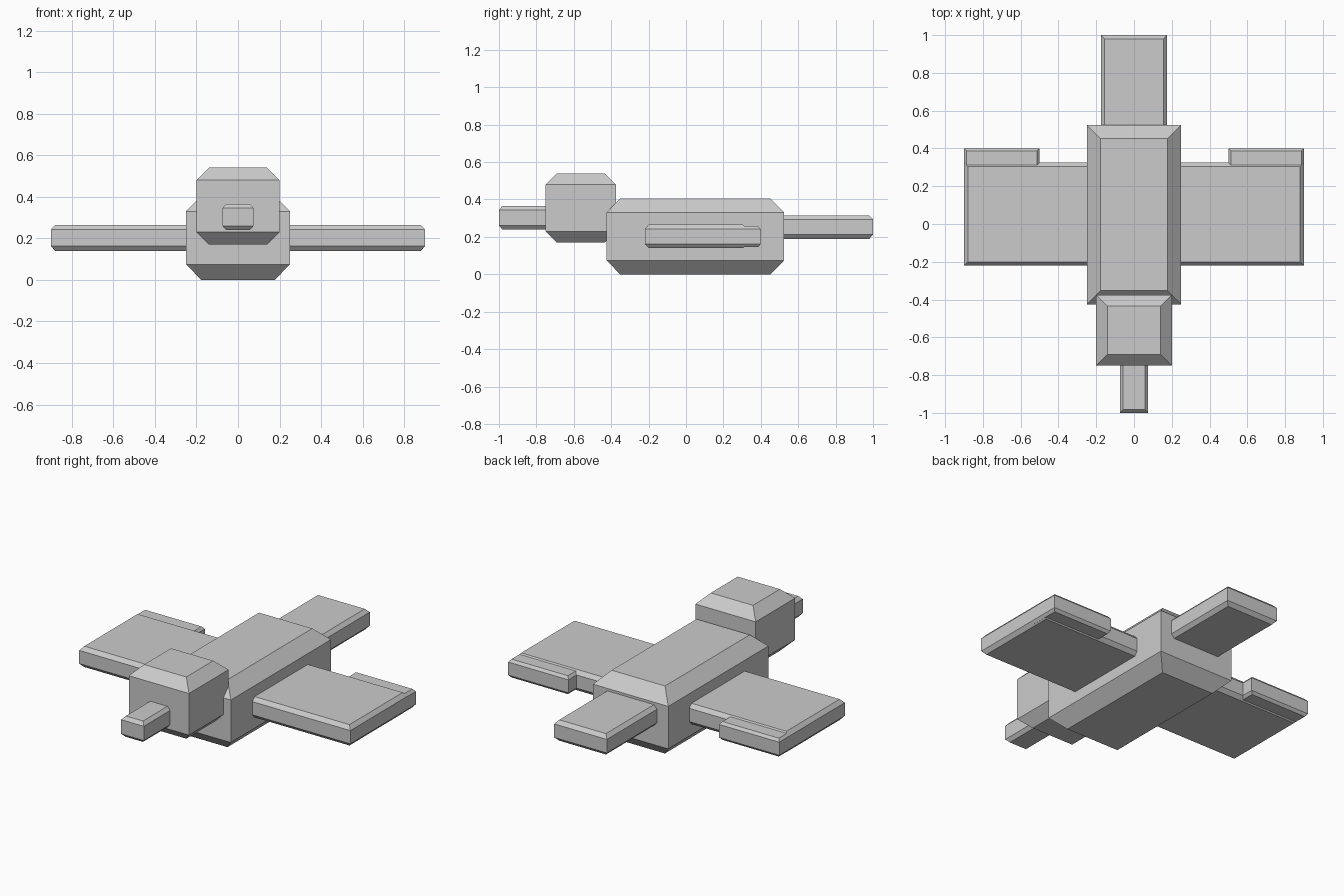
import bpy

if "Cube" in bpy.data.objects:
    bpy.data.objects.remove(bpy.data.objects["Cube"])


# Box whose top and bottom rims are bevelled while its vertical corners stay sharp
def bevelled_block(name, x, y, z, inset, drop):
    (x0, x1), (y0, y1), (z0, z1) = x, y, z
    layers = [(z0, inset), (z0 + drop, 0), (z1 - drop, 0), (z1, inset)]
    verts = []
    for h, i in layers:
        verts += [(x0 + i, y0 + i, h), (x1 - i, y0 + i, h),
                  (x1 - i, y1 - i, h), (x0 + i, y1 - i, h)]
    faces = [(3, 2, 1, 0), (12, 13, 14, 15)]
    for k in range(0, 12, 4):
        for j in range(4):
            n = (j + 1) % 4
            faces.append((k + j, k + n, k + n + 4, k + j + 4))
    mesh = bpy.data.meshes.new(name)
    mesh.from_pydata(verts, [], faces)
    obj = bpy.data.objects.new(name, mesh)
    bpy.context.collection.objects.link(obj)
    return obj


# Body, head, beak and tail along the centre line
bevelled_block("body", (-0.25, 0.25), (-0.425, 0.525), (0, 0.405), 0.073, 0.075)
bevelled_block("head", (-0.20, 0.20), (-0.75, -0.375), (0.17, 0.54), 0.06, 0.06)
bevelled_block("beak", (-0.075, 0.075), (-1.0, -0.70), (0.24, 0.365), 0.018, 0.02)
bevelled_block("tail", (-0.175, 0.175), (0.45, 1.0), (0.19, 0.315), 0.02, 0.022)

# Wings with a small feather block behind each tip, mirrored to the other side
wing = bevelled_block("wings", (0.18, 0.90), (-0.22, 0.325), (0.14, 0.265), 0.02, 0.023)
feather = bevelled_block("wing_tip_feathers", (0.50, 0.90), (0.20, 0.40), (0.147, 0.257), 0.013, 0.016)
for part in (wing, feather):
    part.modifiers.new("Mirror", 'MIRROR').use_axis[0] = True
